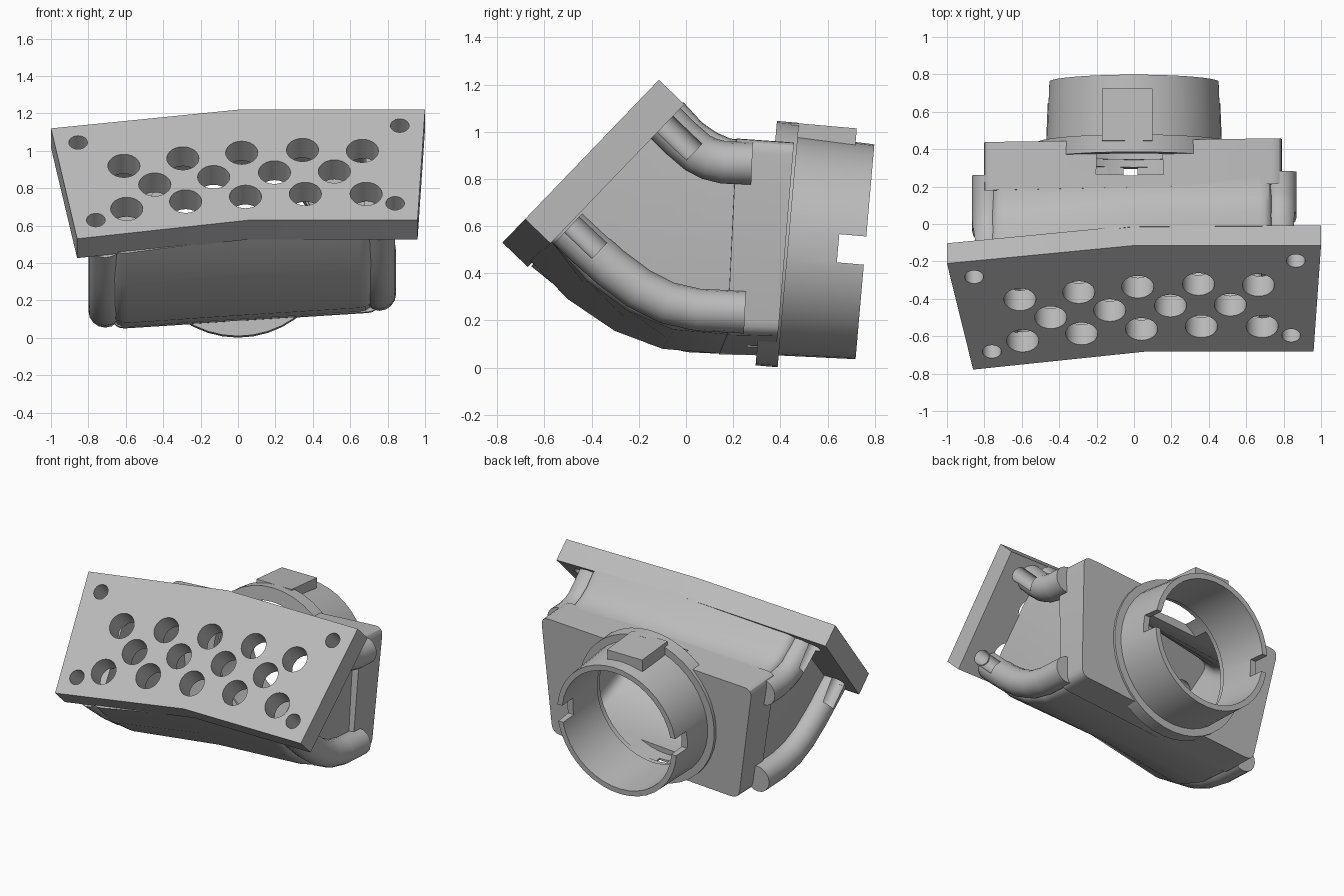
import bpy, bmesh, math
from mathutils import Vector, Matrix

if "Cube" in bpy.data.objects:
    bpy.data.objects.remove(bpy.data.objects["Cube"])

grey = bpy.data.materials.new("cast_grey")
grey.diffuse_color = (0.5, 0.5, 0.5, 1)
grey.use_nodes = True
grey.node_tree.nodes["Principled BSDF"].inputs["Base Color"].default_value = grey.diffuse_color


def make(name, bm):
    bmesh.ops.recalc_face_normals(bm, faces=bm.faces[:])
    me = bpy.data.meshes.new(name)
    bm.to_mesh(me)
    bm.free()
    me.materials.append(grey)
    ob = bpy.data.objects.new(name, me)
    bpy.context.collection.objects.link(ob)
    return ob


def loft(name, rings, closed=False):
    """Skin a list of equal-length point rings; cap the ends or close the loop."""
    bm = bmesh.new()
    vs = [[bm.verts.new(p) for p in r] for r in rings]
    n, m = len(rings[0]), len(rings)
    for i in range(m if closed else m - 1):
        a, b = vs[i], vs[(i + 1) % m]
        for j in range(n):
            k = (j + 1) % n
            bm.faces.new((a[j], a[k], b[k], b[j]))
    if not closed:
        bm.faces.new(vs[0])
        bm.faces.new(vs[-1])
    return make(name, bm)


def cut(ob, cutter):
    cutter.hide_render = True
    mod = ob.modifiers.new("cut", 'BOOLEAN')
    mod.operation, mod.solver, mod.object = 'DIFFERENCE', 'EXACT', cutter
    bpy.ops.object.select_all(action='DESELECT')
    bpy.context.view_layer.objects.active = ob
    ob.select_set(True)
    bpy.ops.object.modifier_apply(modifier=mod.name)


def box(name, lo, hi, matrix=Matrix()):
    lo, hi = Vector(lo), Vector(hi)
    bm = bmesh.new()
    bmesh.ops.create_cube(bm, size=1)
    for v in bm.verts:
        v.co = matrix @ Vector([(lo[i] + hi[i]) / 2 + v.co[i] * (hi[i] - lo[i]) for i in range(3)])
    return make(name, bm)


# ---- sloping face plate -------------------------------------------------
INTO = Vector((0, 0.72, -0.69))          # direction through the plate


def on_plate(x, z, depth=0.0):
    return Vector((x, -0.115 + (z - 1.22) / 1.04, z)) + INTO * depth


outline = [(-1, 1.12), (0, 1.22), (1, 1.22), (0.96, 0.63), (0.06, 0.63), (-0.86, 0.53)]
plate = loft("face_plate", [[on_plate(x, z, d) for x, z in outline] for d in (0, 0.15)])

bolts = [(-0.855, 1.045), (0.865, 1.135), (0.84, 0.72), (-0.76, 0.63)]
ports = [(-0.61, 0.92), (-0.295, 0.96), (0.02, 0.99), (0.345, 1.005), (0.665, 1.0),
         (-0.445, 0.82), (-0.13, 0.86), (0.195, 0.885), (0.515, 0.89),
         (-0.595, 0.69), (-0.28, 0.73), (0.04, 0.755), (0.36, 0.77), (0.685, 0.77)]
bm = bmesh.new()
turn = INTO.to_track_quat('Z', 'Y').to_matrix().to_4x4()
for spots, rad in ((bolts, 0.05), (ports, 0.086)):
    for x, z in spots:
        bmesh.ops.create_cone(bm, cap_ends=True, segments=24, radius1=rad, radius2=rad, depth=0.5,
                              matrix=Matrix.Translation(on_plate(x, z, 0.07)) @ turn)
hole_cutter = make("hole_cutter", bm)
cut(plate, hole_cutter)


# ---- hollow elbow body --------------------------------------------------
def section(top, bot, t, xs, grow=0.0, rad=0.07):
    """Rounded six-corner section; the left side sits lower and further forward."""
    u = (Vector((0, *top)) - Vector((0, *bot))).normalized() * grow
    shift = Vector((0, -0.10 * (1 - t) - 0.02 * t, -0.09))
    tr = Vector((xs[1] + grow, *top)) + u
    tl = Vector((xs[0] - grow, *top)) + u + shift
    br = Vector((xs[2] + grow, *bot)) - u
    bl = Vector((xs[3] - grow, *bot)) - u + shift
    bend = Vector((0, 0.045, 0.045)) * max(0, 1 - 1.6 * t)
    tm, bmid = (tl + tr) / 2 + bend, (bl + br) / 2 + bend
    pts = []
    loop = [tl, tm, tr, br, bmid, bl]
    for i, c in enumerate(loop):
        if i in (1, 4):
            pts.append(c)
            continue
        a = c + (loop[i - 1] - c).normalized() * rad
        b = c + (loop[(i + 1) % 6] - c).normalized() * rad
        for k in range(5):
            s = k / 4
            pts.append(a * (1 - s) ** 2 + c * 2 * s * (1 - s) + b * s * s)
    return pts


tops = [(-0.01, 1.125), (0.07, 1.04), (0.13, 1.0), (0.19, 0.975), (0.25, 0.97), (0.41, 0.957)]
bots = [(-0.57, 0.535), (-0.42, 0.37), (-0.24, 0.24), (-0.05, 0.165), (0.18, 0.145), (0.34, 0.14)]
body_x = (-0.77, 0.74, 0.72, -0.66)


def body_rings(grow):
    return [section(a, b, i / 5, body_x, grow) for i, (a, b) in enumerate(zip(tops, bots))]


body = loft("elbow_body", body_rings(0) + body_rings(-0.05)[::-1], closed=True)

# ---- rear box flange ----------------------------------------------------
box_x = (-0.81, 0.79, 0.75, -0.66)
housing = loft("rear_box", [
    section((0.215, 0.972), (0.175, 0.145), 0.8, box_x, 0.003, 0.06),
    section((0.458, 0.955), (0.39, 0.14), 1, box_x, 0.003, 0.06)])
core = loft("core_cutter", body_rings(-0.035))
cut(housing, core)
slot = box("slot_cutter", (-0.055, 0.26, -1), (0.02, 0.38, 2))
cut(housing, slot)
cut(body, slot)

# ---- round rear socket, tipped five degrees -----------------------------
axis = Matrix.Translation((0, 0.43, 0.52)) @ Matrix.Rotation(math.radians(-5), 4, 'X')


def lathe(name, profile, n=40):
    rings = [[axis @ Vector((r * math.sin(2 * math.pi * k / n), a, r * math.cos(2 * math.pi * k / n)))
              for k in range(n)] for r, a in profile]
    return loft(name, rings, closed=True)


bm = bmesh.new()
bmesh.ops.create_cone(bm, cap_ends=True, segments=40, radius1=0.43, radius2=0.43, depth=0.4,
                      matrix=axis @ Matrix.Rotation(math.pi / 2, 4, 'X'))
bore = make("bore_cutter", bm)
cut(housing, bore)
cut(body, bore)

flange = lathe("socket_flange", [(0.52, -0.09), (0.52, 0.004), (0.425, 0.004), (0.425, -0.09)])
socket = lathe("socket_ring", [(0.472, -0.05), (0.457, 0.33), (0.42, 0.33), (0.415, -0.05)])
notch = box("notch_cutter", (-0.7, 0.215, -0.055), (0.7, 0.5, 0.065), axis)
cut(socket, notch)
key = box("socket_key", (-0.17, -0.03, 0.435), (0.1, 0.25, 0.518), axis)


# ---- four curved bolt channels ------------------------------------------
def channel(name, x, path, left, rad=0.09, n=16):
    pts = []
    for i, (y, z) in enumerate(path):
        t = i / (len(path) - 1)
        dy, dz = (-0.10 + 0.08 * t, -0.09) if left else (0, 0)
        pts.append(Vector((x, y + dy, z + dz)))
    rings = []
    for i, p in enumerate(pts):
        tan = (pts[min(i + 1, len(pts) - 1)] - pts[max(i - 1, 0)]).normalized()
        side = tan.cross(Vector((1, 0, 0)))
        rings.append([p + rad * (Vector((math.cos(a), 0, 0)) + side * math.sin(a))
                      for a in (2 * math.pi * k / n for k in range(n))])
    return loft(name, rings)


upper = [(-0.09, 1.04), (-0.02, 0.97), (0.05, 0.91), (0.10, 0.885), (0.16, 0.87), (0.28, 0.865)]
lower = [(-0.50, 0.59), (-0.42, 0.515), (-0.32, 0.425), (-0.2, 0.335), (-0.08, 0.275),
         (0.05, 0.245), (0.25, 0.235)]
channels = [channel("upper_right_channel", 0.78, upper, False),
            channel("lower_right_channel", 0.755, lower, False),
            channel("upper_left_channel", -0.775, upper, True),
            channel("lower_left_channel", -0.71, lower, True)]
for ch in channels:
    cut(ch, core)
    cut(ch, hole_cutter)

# ---- clean up and shade -------------------------------------------------
for c in (hole_cutter, core, slot, bore, notch):
    bpy.data.objects.remove(c)
bpy.ops.object.select_all(action='DESELECT')
for ob in (plate, body, housing, flange, socket, key, *channels):
    ob.select_set(True)
bpy.context.view_layer.objects.active = body
bpy.ops.object.shade_smooth_by_angle(angle=math.radians(30))
